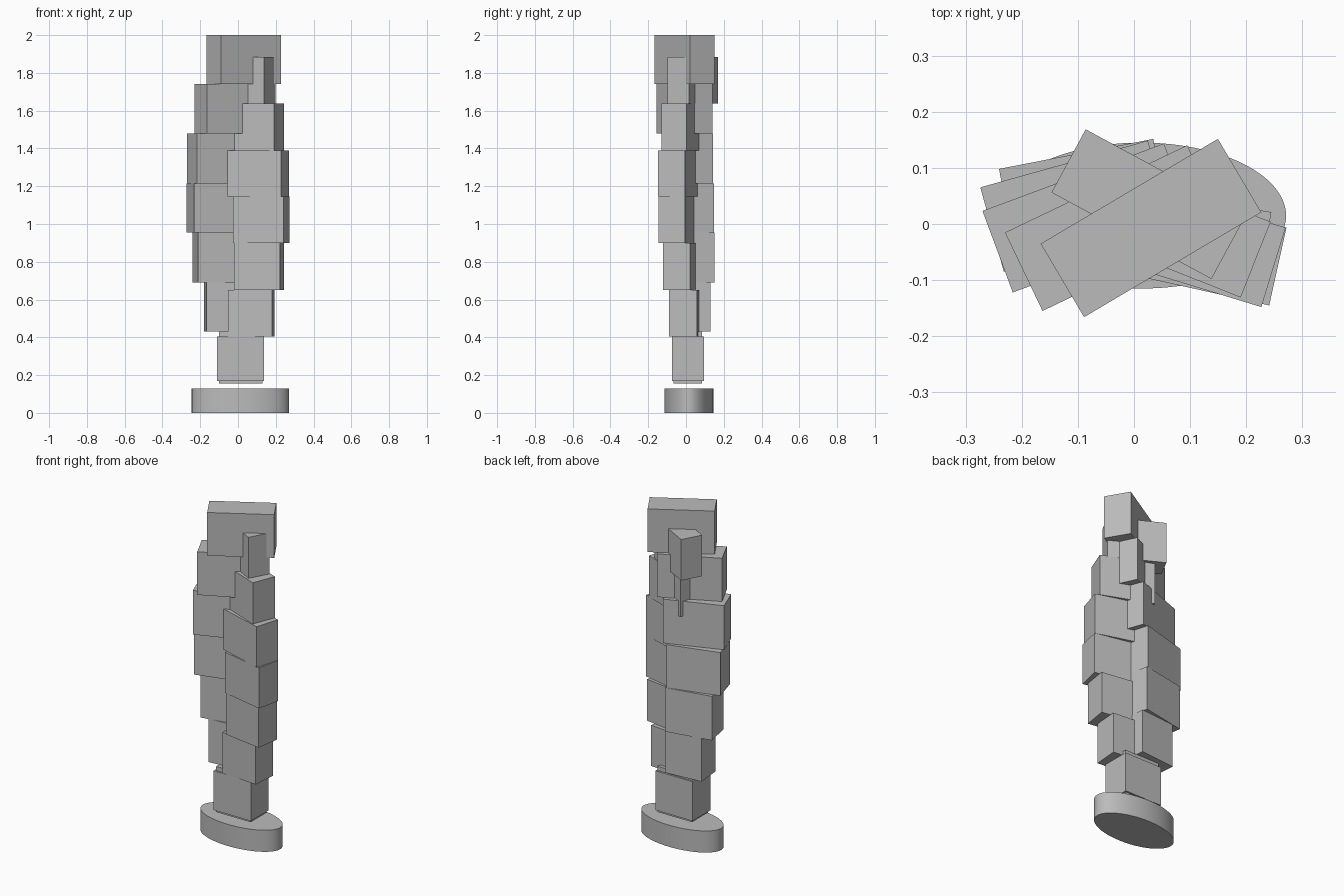
import bpy, math

grey = bpy.data.materials.new("stone grey")
grey.diffuse_color = (0.5, 0.5, 0.5, 1)


def slab(name, corner, length, depth, angle, z0, z1, side):
    """Box turned about z, placed by its front corner; side +1 runs right, -1 runs left."""
    a = math.radians(angle)
    ux, uy = math.cos(a), math.sin(a)
    cx = corner[0] + side * ux * length / 2 - uy * depth / 2
    cy = corner[1] + side * uy * length / 2 + ux * depth / 2
    bpy.ops.mesh.primitive_cube_add(size=1, location=(cx, cy, (z0 + z1) / 2), rotation=(0, 0, a))
    ob = bpy.context.object
    ob.name = name
    ob.scale = (length, depth, z1 - z0)
    ob.data.materials.append(grey)


# Oval plinth
bpy.ops.mesh.primitive_cylinder_add(vertices=96, radius=1, depth=0.13, location=(0.013, 0.015, 0.065))
base = bpy.context.object
base.name = "oval_plinth"
base.scale = (0.258, 0.13, 1)
base.data.materials.append(grey)
bpy.ops.object.shade_smooth_by_angle(angle=math.radians(30))

# Left twisting stack: front-left corner, length, depth, angle, bottom, top
left = [
    ((-0.10, -0.065), 0.23, 0.15, 0, 0.155, 0.43),
    ((-0.167, -0.043), 0.23, 0.153, 5, 0.43, 0.69),
    ((-0.211, -0.054), 0.28, 0.155, 11, 0.69, 0.955),
    ((-0.232, -0.085), 0.31, 0.156, 15.6, 0.955, 1.215),
    ((-0.216, -0.122), 0.345, 0.155, 20.4, 1.215, 1.48),
    ((-0.163, -0.155), 0.36, 0.155, 25.6, 1.48, 1.74),
    ((-0.089, -0.166), 0.367, 0.152, 30.6, 1.74, 2.0),
]
for i, (c, l, d, a, z0, z1) in enumerate(left):
    slab(f"left_block_{i + 1}", c, l, d, a, z0, z1, 1)

# Right twisting stack, turning the other way: front-right corner first
right = [
    ((0.138, -0.075), 0.248, 0.17, 0, 0.168, 0.405),
    ((0.181, -0.09), 0.235, 0.148, -4.5, 0.405, 0.65),
    ((0.222, -0.122), 0.246, 0.145, -9, 0.65, 0.90),
    ((0.241, -0.145), 0.275, 0.142, -12.5, 0.90, 1.145),
    ((0.227, -0.148), 0.295, 0.148, -17, 1.145, 1.39),
    ((0.19, -0.131), 0.312, 0.145, -21.7, 1.39, 1.638),
    ((0.138, -0.098), 0.324, 0.128, -28.4, 1.638, 1.885),
]
for i, (c, l, d, a, z0, z1) in enumerate(right):
    slab(f"right_block_{i + 1}", c, l, d, a, z0, z1, -1)
